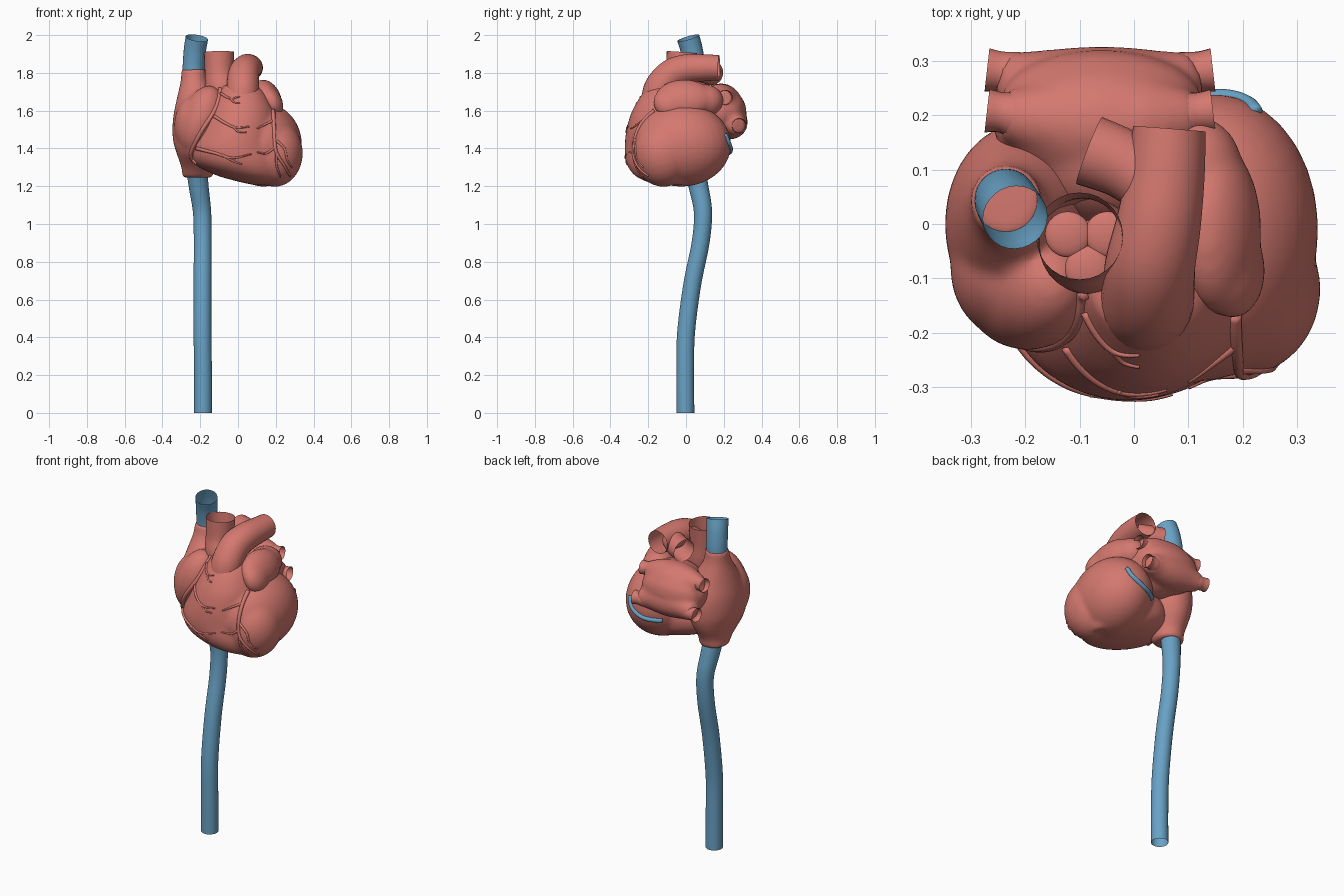
import bpy, bmesh, math
from mathutils import Vector, Matrix, Euler


def material(name, col):
    m = bpy.data.materials.new(name)
    m.diffuse_color = (*col, 1)
    return m


RED = material("muscle_red", (0.66, 0.19, 0.16))
BLUE = material("vein_blue", (0.14, 0.36, 0.56))


def spline(pts, steps):
    """Catmull-Rom interpolation of tuples of any length"""
    P = [Vector(p) for p in pts]
    P = [P[0] * 2 - P[1]] + P + [P[-1] * 2 - P[-2]]
    out = []
    for i in range(1, len(P) - 2):
        a, b, c, d = P[i - 1:i + 3]
        for k in range(steps):
            t = k / steps
            out.append((b * 2 + (c - a) * t + (a * 2 - b * 5 + c * 4 - d) * t * t
                        + (b * 3 - a - c * 3 + d) * t ** 3) * 0.5)
    return out + [P[-2]]


def skin(bm, rings, caps):
    vs = [[bm.verts.new(p) for p in r] for r in rings]
    n = len(vs[0])
    for a, b in zip(vs, vs[1:]):
        for i in range(n):
            bm.faces.new((a[i], a[(i + 1) % n], b[(i + 1) % n], b[i]))
    if caps:
        bm.faces.new(vs[0])
        bm.faces.new(vs[-1])


def loft(bm, rows, n=40):
    """rows: z, x min, x max, y min, y max of horizontal elliptic sections"""
    rings = []
    for z, x0, x1, y0, y1 in spline(rows, 5):
        rings.append([((x0 + x1) / 2 + (x1 - x0) / 2 * math.cos(2 * math.pi * i / n),
                       (y0 + y1) / 2 + (y1 - y0) / 2 * math.sin(2 * math.pi * i / n), z)
                      for i in range(n)])
    skin(bm, rings, True)


def tube(bm, pts, n=28, steps=6, caps=False):
    """pts: x, y, z, radius along a path"""
    S = spline(pts, steps)
    C = [Vector(s[:3]) for s in S]
    u, rings = Vector((1, 0.01, 0.02)), []
    for i, c in enumerate(C):
        t = (C[min(i + 1, len(C) - 1)] - C[max(i - 1, 0)]).normalized()
        u = u - t * u.dot(t)
        if u.length < 0.1:
            u = t.orthogonal()
        u.normalize()
        v = t.cross(u)
        rings.append([c + (u * math.cos(2 * math.pi * k / n) + v * math.sin(2 * math.pi * k / n)) * S[i][3]
                      for k in range(n)])
    skin(bm, rings, caps)


def ball(bm, c, r, rot=(0, 0, 0)):
    e = Euler([math.radians(a) for a in rot]).to_matrix().to_4x4()
    bmesh.ops.create_uvsphere(bm, u_segments=32, v_segments=20, radius=1,
                              matrix=Matrix.Translation(c) @ e @ Matrix.Diagonal((*r, 1)))


def finish(name, bm, mat, blend=0):
    bmesh.ops.recalc_face_normals(bm, faces=bm.faces)
    me = bpy.data.meshes.new(name)
    bm.to_mesh(me)
    bm.free()
    me.materials.append(mat)
    for p in me.polygons:
        p.use_smooth = True
    ob = bpy.data.objects.new(name, me)
    bpy.context.collection.objects.link(ob)
    if blend:
        m = ob.modifiers.new("fuse", 'REMESH')
        m.mode = 'VOXEL'
        m.voxel_size = 0.011
        m.use_smooth_shade = True
        s = ob.modifiers.new("soften", 'SMOOTH')
        s.factor = 0.5
        s.iterations = blend
    return ob


# Ventricles: right ventricle loft fused with the left ventricle egg and apex
bm = bmesh.new()
loft(bm, [(1.735, -0.08, 0.08, -0.19, -0.02), (1.70, -0.10, 0.14, -0.225, 0.02),
          (1.6, -0.15, 0.19, -0.285, 0.06), (1.5, -0.20, 0.21, -0.315, 0.10),
          (1.4, -0.25, 0.23, -0.325, 0.14), (1.32, -0.23, 0.26, -0.315, 0.14),
          (1.26, -0.12, 0.26, -0.275, 0.11), (1.225, 0.0, 0.25, -0.21, 0.06),
          (1.205, 0.09, 0.23, -0.13, 0.0)])
ball(bm, (0.135, -0.025, 1.42), (0.203, 0.265, 0.222), (0, 0, -6))
ball(bm, (0.195, -0.12, 1.375), (0.148, 0.16, 0.178))
finish("ventricles", bm, RED, 8)

# Right atrium with its auricle
bm = bmesh.new()
loft(bm, [(1.82, -0.299, -0.170, -0.022, 0.107), (1.75, -0.305, -0.16, -0.045, 0.115),
          (1.65, -0.327, -0.10, -0.12, 0.15), (1.55, -0.345, -0.07, -0.175, 0.18),
          (1.45, -0.345, -0.06, -0.19, 0.185), (1.38, -0.327, -0.08, -0.18, 0.17),
          (1.3, -0.30, -0.12, -0.09, 0.13), (1.245, -0.295, -0.135, -0.04, 0.12)])
ball(bm, (-0.195, -0.11, 1.55), (0.11, 0.122, 0.19), (0, 20, 0))
ball(bm, (-0.23, -0.08, 1.52), (0.108, 0.13, 0.16))
finish("right_atrium", bm, RED, 8)

# Left atrium: body plus the wide bridges between the vein pairs
bm = bmesh.new()
ball(bm, (-0.06, 0.185, 1.595), (0.20, 0.125, 0.15))
ball(bm, (-0.03, 0.13, 1.58), (0.18, 0.14, 0.15))
tube(bm, [(-0.24, 0.20, 1.665, 0.045), (-0.15, 0.19, 1.66, 0.075), (-0.06, 0.18, 1.655, 0.088),
          (0.03, 0.19, 1.66, 0.08), (0.115, 0.20, 1.665, 0.045)], caps=True)
tube(bm, [(-0.24, 0.275, 1.52, 0.045), (-0.15, 0.245, 1.535, 0.08), (-0.06, 0.235, 1.54, 0.092),
          (0.03, 0.245, 1.535, 0.08), (0.115, 0.275, 1.52, 0.045)], caps=True)
ball(bm, (-0.06, 0.225, 1.595), (0.185, 0.095, 0.11))
finish("left_atrium", bm, RED, 12)

# Left auricle
bm = bmesh.new()
ball(bm, (0.155, -0.01, 1.665), (0.072, 0.155, 0.105), (0, -25, 0))
ball(bm, (0.18, -0.085, 1.645), (0.055, 0.09, 0.085), (0, -25, 0))
ball(bm, (0.11, 0.10, 1.65), (0.09, 0.10, 0.09))
finish("left_auricle", bm, RED, 10)

# Pulmonary vein stubs, two on each side
for side, s, end in (("left", 1, 0.145), ("right", -1, 0.27)):
    for level, y, z in (("upper", 0.205, 1.67), ("lower", 0.28, 1.52)):
        bm = bmesh.new()
        tube(bm, [(s * (end - 0.10), y - 0.02, z, 0.05), (s * (end - 0.05), y - 0.005, z, 0.042),
                  (s * (end - 0.025), y, z, 0.037), (s * end, y + 0.003, z, 0.040)], n=20)
        finish(f"{side}_{level}_pulmonary_vein", bm, RED)

# Great vessels, open at their ends
vessels = {
    "aorta": (RED, [(-0.055, -0.05, 1.60, 0.085), (-0.085, -0.04, 1.72, 0.088),
                    (-0.098, -0.03, 1.80, 0.078), (-0.10, -0.022, 1.91, 0.080)]),
    "pulmonary_trunk": (RED, [(0.02, -0.155, 1.64, 0.085), (0.025, -0.135, 1.72, 0.086),
                              (0.03, -0.075, 1.79, 0.083), (0.045, 0.0, 1.82, 0.078),
                              (0.058, 0.09, 1.827, 0.072), (0.065, 0.175, 1.827, 0.067)]),
    "right_pulmonary_artery": (RED, [(0.04, 0.07, 1.815, 0.06), (-0.02, 0.11, 1.805, 0.063),
                                     (-0.082, 0.135, 1.80, 0.066)]),
    "superior_vena_cava": (BLUE, [(-0.235, 0.043, 1.74, 0.056), (-0.235, 0.043, 1.83, 0.058),
                                  (-0.228, 0.03, 1.92, 0.059), (-0.218, 0.012, 1.985, 0.06)]),
    "inferior_vena_cava": (BLUE, [(-0.185, -0.003, 0.0, 0.047), (-0.185, -0.004, 0.2, 0.047),
                                  (-0.188, 0.0, 0.42, 0.047), (-0.188, 0.033, 0.68, 0.047),
                                  (-0.187, 0.077, 0.9, 0.047), (-0.19, 0.09, 1.06, 0.048),
                                  (-0.207, 0.068, 1.19, 0.052), (-0.218, 0.045, 1.29, 0.056)]),
}
for name, (mat, pts) in vessels.items():
    bm = bmesh.new()
    tube(bm, pts)
    finish(name, bm, mat)

# Aortic valve: three flat cusps inside the root
bm = bmesh.new()
for k in range(3):
    a = math.radians(120 * k + 30)
    ball(bm, (-0.085 + 0.042 * math.cos(a), -0.04 + 0.042 * math.sin(a), 1.735), (0.042, 0.042, 0.014))
finish("aortic_valve", bm, RED)

# Coronary vessels: (x, z) paths dropped onto the heart surface
bpy.context.view_layer.update()
deps = bpy.context.evaluated_depsgraph_get()


def on_surface(path, r0, r1, side):
    S, out = spline(path, 6), []
    for i, (x, z) in enumerate(S):
        hit, loc, *_ = bpy.context.scene.ray_cast(deps, Vector((x, side, z)), Vector((0, -side, 0)))
        if hit:
            out.append((*loc, r0 + (r1 - r0) * i / (len(S) - 1)))
    return out


coronaries = {
    "right_coronary_artery": (RED, -1, [
        (0.012, 0.010, [(-0.09, 1.72), (-0.12, 1.61), (-0.20, 1.48), (-0.25, 1.37), (-0.22, 1.32)]),
        (0.008, 0.004, [(-0.09, 1.69), (-0.04, 1.665), (0.01, 1.675)]),
        (0.006, 0.004, [(-0.04, 1.665), (-0.02, 1.645), (0.01, 1.64)]),
        (0.009, 0.004, [(-0.125, 1.57), (-0.06, 1.53), (-0.01, 1.51), (0.06, 1.515)]),
        (0.006, 0.004, [(-0.03, 1.52), (0.0, 1.49), (0.045, 1.485)]),
        (0.010, 0.004, [(-0.22, 1.40), (-0.12, 1.375), (-0.03, 1.35), (0.07, 1.37)]),
        (0.007, 0.004, [(-0.08, 1.365), (-0.03, 1.335), (0.02, 1.315)])]),
    "left_coronary_artery": (RED, -1, [
        (0.012, 0.006, [(0.185, 1.60), (0.19, 1.52), (0.20, 1.39), (0.245, 1.31), (0.275, 1.255)]),
        (0.008, 0.004, [(0.195, 1.45), (0.245, 1.40), (0.26, 1.34), (0.285, 1.30)]),
        (0.008, 0.004, [(0.19, 1.55), (0.15, 1.53), (0.10, 1.505)]),
        (0.007, 0.004, [(0.20, 1.41), (0.15, 1.375), (0.10, 1.38)]),
        (0.008, 0.004, [(0.205, 1.38), (0.205, 1.31), (0.225, 1.25)])]),
    "coronary_sinus": (BLUE, 1, [
        (0.012, 0.014, [(0.225, 1.475), (0.20, 1.425), (0.13, 1.385), (0.03, 1.37)])]),
}
made = [(n, m, [on_surface(p, a, b, s) for a, b, p in br]) for n, (m, s, br) in coronaries.items()]
for name, mat, branches in made:
    bm = bmesh.new()
    for pts in branches:
        if len(pts) > 2:
            tube(bm, pts, n=10, steps=2, caps=True)
    finish(name, bm, mat)
